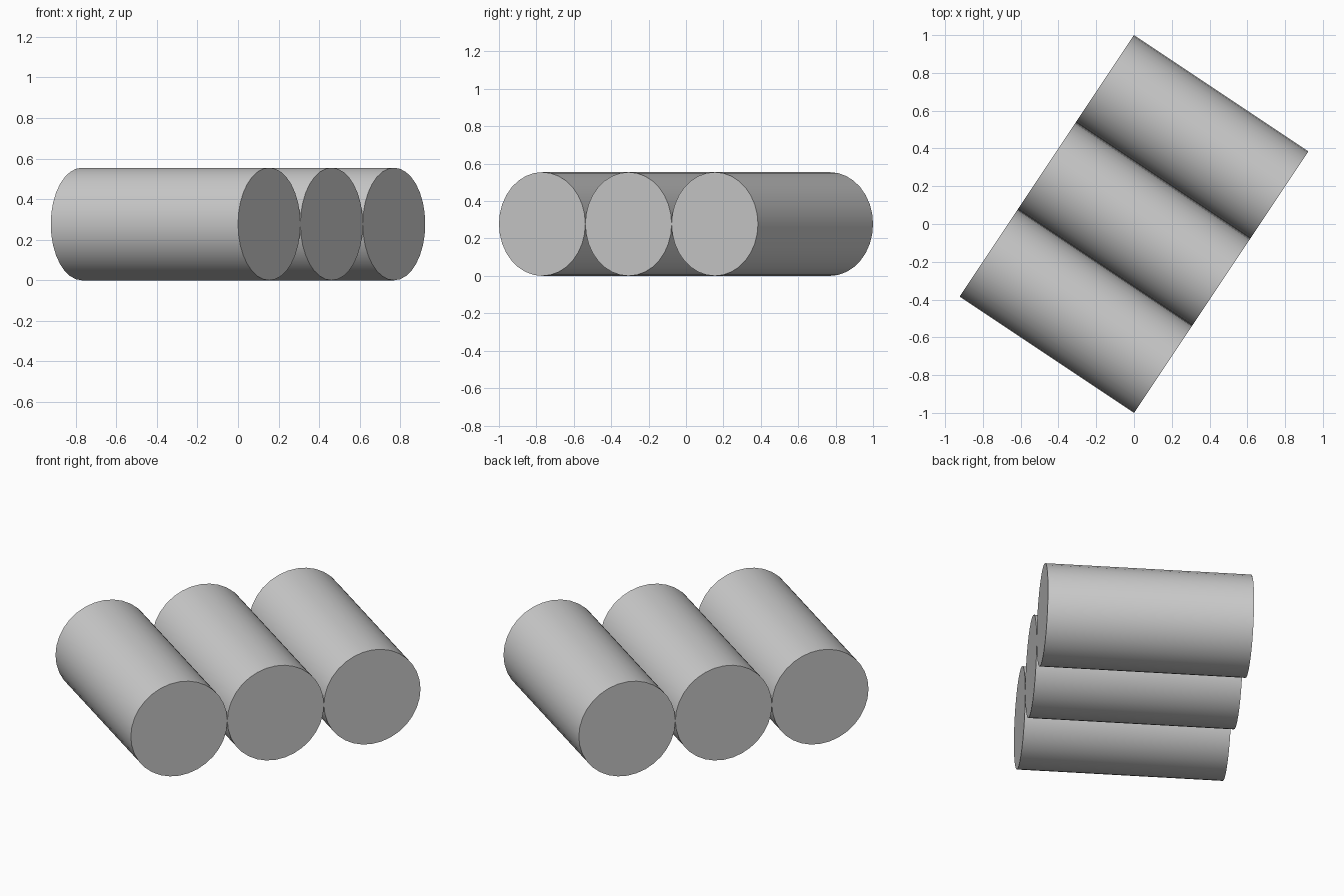
import bpy
import math
from mathutils import Matrix, Vector

cube = bpy.data.objects.get("Cube")
if cube:
    bpy.data.objects.remove(cube, do_unlink=True)

# Three touching cylinders, each twice as long as wide, laid diagonally
DIAMETER = 2 / math.sqrt(13)
LENGTH = 2 * DIAMETER
TURN = -math.atan2(2, 3)

grey = bpy.data.materials.new("light_grey")
grey.use_nodes = True
colour = (0.6, 0.6, 0.6, 1)
grey.diffuse_color = colour
grey.node_tree.nodes["Principled BSDF"].inputs["Base Color"].default_value = colour


def add_cylinder(name, offset):
    bpy.ops.mesh.primitive_cylinder_add(vertices=32, radius=DIAMETER / 2, depth=LENGTH)
    obj = bpy.context.object
    obj.name = name
    # Lay the axis along x, move sideways, then turn the whole row about z
    lay = Matrix.Rotation(math.pi / 2, 4, "Y")
    move = Matrix.Translation(Vector((0, offset, DIAMETER / 2)))
    obj.matrix_world = Matrix.Rotation(TURN, 4, "Z") @ move @ lay
    obj.data.materials.append(grey)
    bpy.ops.object.shade_smooth_by_angle(angle=math.radians(30))


for name, step in (("front_cylinder", -1), ("middle_cylinder", 0), ("back_cylinder", 1)):
    add_cylinder(name, step * DIAMETER)
